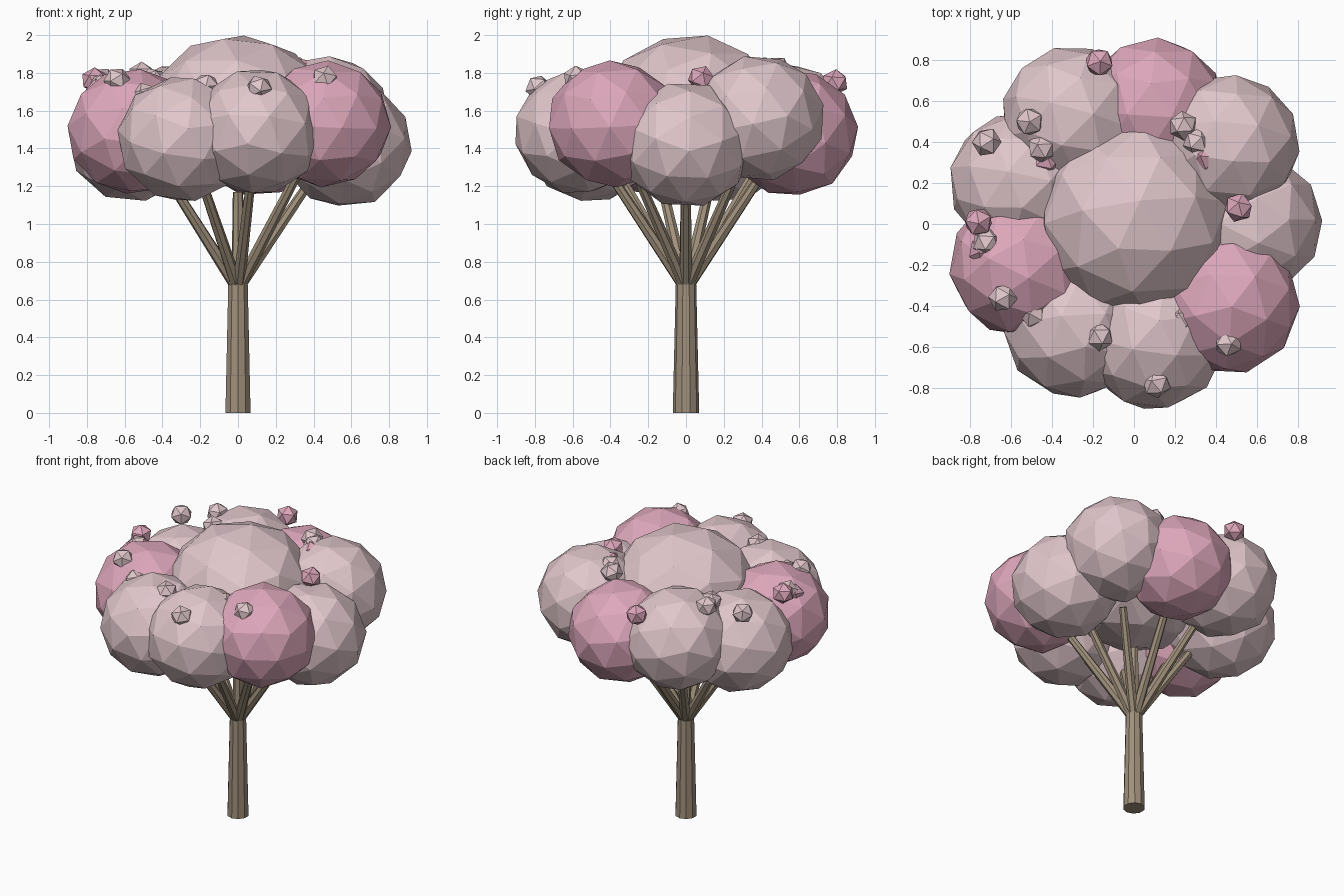
import bpy
import math
import random
from mathutils import Euler, Vector

random.seed(7)

default_cube = bpy.data.objects.get("Cube")
if default_cube:
    bpy.data.objects.remove(default_cube, do_unlink=True)


def make_material(name, colour):
    material = bpy.data.materials.new(name)
    material.use_nodes = True
    material.diffuse_color = (*colour, 1)
    shader = material.node_tree.nodes["Principled BSDF"]
    shader.inputs["Base Color"].default_value = (*colour, 1)
    shader.inputs["Roughness"].default_value = 0.9
    return material


bark = make_material("bark_brown", (0.35, 0.28, 0.20))
pale = make_material("pale_blossom", (0.75, 0.57, 0.60))
pink = make_material("pink_blossom", (0.73, 0.39, 0.50))


def finish(name, material):
    part = bpy.context.object
    part.name = name
    part.data.name = name
    part.data.materials.append(material)
    return part


def faceted_ball(name, centre, width, height, detail, material):
    """Flat-shaded ball with randomly turned facets, squashed upright."""
    bpy.ops.mesh.primitive_ico_sphere_add(
        subdivisions=detail, radius=1, location=centre)
    ball = finish(name, material)
    turn = Euler([random.uniform(0, math.tau) for _ in range(3)])
    ball.data.transform(turn.to_matrix().to_4x4())
    ball.scale = (width, width, height)


def tapered_limb(name, start, end, start_radius, end_radius, sides):
    """Straight tapered cylinder between two points."""
    start, end = Vector(start), Vector(end)
    axis = end - start
    bpy.ops.mesh.primitive_cone_add(
        vertices=sides, radius1=start_radius, radius2=end_radius,
        depth=axis.length, location=(start + end) / 2,
        rotation=axis.to_track_quat("Z", "Y").to_euler())
    finish(name, bark)


def ring_point(index, radius, height):
    """Point on the nine-fold ring shared by branches and crown."""
    angle = math.tau * index / 9
    return (radius * math.cos(angle), radius * math.sin(angle), height)


# Trunk and the short upright leader above it
tapered_limb("trunk", (0, 0, 0), (0, 0, 0.69), 0.07, 0.054, 10)
tapered_limb("leader", (0, 0, 0.66), (0, 0, 1.17), 0.036, 0.028, 7)

# Nine branches, each under one outer foliage clump
for i in range(9):
    tapered_limb(f"branch_{i + 1}", ring_point(i, 0.015, 0.68),
                 ring_point(i, 0.40, 1.25), 0.034, 0.025, 7)

# Outer foliage clumps (distance, height): every third one is pink
clumps = ((0.57, 1.42), (0.60, 1.56), (0.57, 1.48),
          (0.60, 1.52), (0.59, 1.45), (0.59, 1.49),
          (0.58, 1.45), (0.57, 1.49), (0.60, 1.53))
for i, (distance, height) in enumerate(clumps):
    faceted_ball(f"outer_clump_{i + 1}", ring_point(i, distance, height),
                 0.352, 0.337, 2, pink if i % 3 == 2 else pale)

# Flattened central foliage clump
faceted_ball("top_clump", (0, 0.03, 1.61), 0.475, 0.395, 2, pale)

# Small blossoms resting on or sunk into the clumps
pale_blossoms = (
    (-0.51, 0.50, 1.79), (-0.72, 0.40, 1.76), (-0.45, 0.37, 1.76),
    (0.24, 0.48, 1.82), (0.31, 0.40, 1.82), (-0.64, -0.36, 1.76),
    (-0.17, -0.55, 1.73), (0.11, -0.78, 1.72), (0.46, -0.58, 1.77),
    (-0.72, -0.09, 1.73), (-0.49, -0.44, 1.68), (0.22, -0.47, 1.72),
)
pink_blossoms = (
    (-0.17, 0.79, 1.75), (-0.76, 0.01, 1.76), (0.51, 0.08, 1.77),
    (0.35, 0.33, 1.81), (-0.74, -0.13, 1.70), (-0.43, 0.31, 1.70),
)
for label, material, centres in (("pale", pale, pale_blossoms),
                                 ("pink", pink, pink_blossoms)):
    for i, centre in enumerate(centres):
        faceted_ball(f"{label}_blossom_{i + 1}", centre,
                     0.073, 0.07, 1, material)
